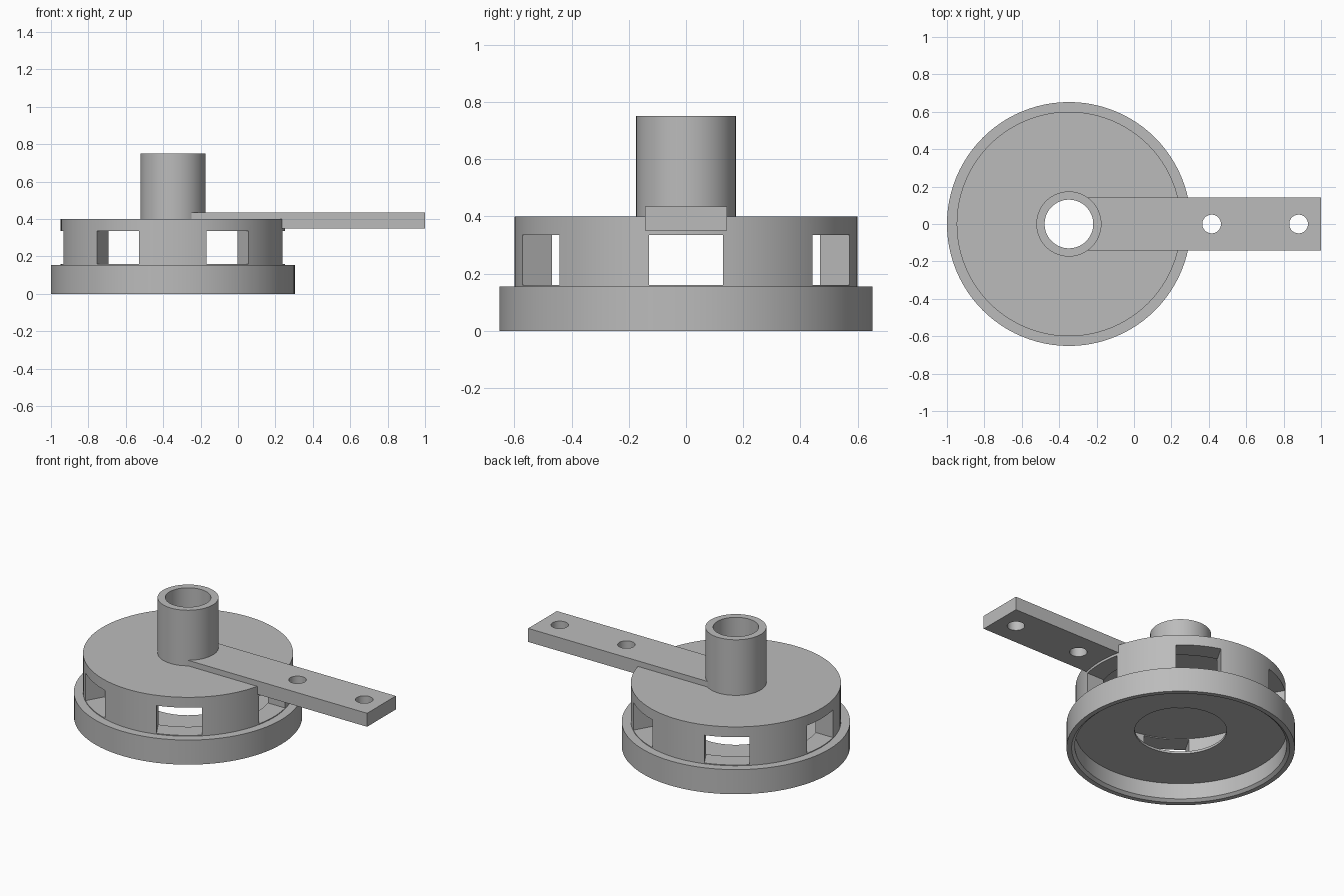
import bpy, bmesh, math
from mathutils import Matrix, Vector

if "Cube" in bpy.data.objects:
    bpy.data.objects.remove(bpy.data.objects["Cube"], do_unlink=True)

CX = -0.348          # axis of the round body
SEGMENTS = 96

grey = bpy.data.materials.new("plain grey")
grey.use_nodes = True
grey.diffuse_color = (0.5, 0.5, 0.5, 1)
grey.node_tree.nodes["Principled BSDF"].inputs["Base Color"].default_value = (0.5, 0.5, 0.5, 1)


def finish(name, bm):
    bmesh.ops.recalc_face_normals(bm, faces=bm.faces)
    mesh = bpy.data.meshes.new(name)
    bm.to_mesh(mesh)
    bm.free()
    mesh.materials.append(grey)
    obj = bpy.data.objects.new(name, mesh)
    bpy.context.collection.objects.link(obj)
    return obj


def lathe(name, profile):
    """Turn a closed (radius, height) profile around the body axis."""
    bm = bmesh.new()
    verts = [bm.verts.new((r, 0, z)) for r, z in profile]
    edges = [bm.edges.new((verts[i - 1], v)) for i, v in enumerate(verts)]
    bmesh.ops.spin(bm, geom=verts + edges, cent=(0, 0, 0), axis=(0, 0, 1),
                   angle=math.tau, steps=SEGMENTS, use_merge=True)
    bmesh.ops.remove_doubles(bm, verts=bm.verts, dist=1e-5)
    bmesh.ops.translate(bm, verts=bm.verts, vec=(CX, 0, 0))
    return finish(name, bm)


def add_box(bm, low, high, turn=0.0):
    low, high = Vector(low), Vector(high)
    matrix = (Matrix.Translation((CX, 0, 0)) @ Matrix.Rotation(turn, 4, 'Z')
              @ Matrix.Translation((low + high) / 2)
              @ Matrix.Diagonal((*(high - low), 1)))
    bmesh.ops.create_cube(bm, size=1, matrix=matrix)


def add_drill(bm, x, radius):
    bmesh.ops.create_cone(bm, cap_ends=True, segments=48, radius1=radius, radius2=radius,
                          depth=2, matrix=Matrix.Translation((x, 0, 0.4)))


def cut(obj, cutter):
    cutter.hide_render = True
    cutter.hide_set(True)
    mod = obj.modifiers.new("cut", 'BOOLEAN')
    mod.operation = 'DIFFERENCE'
    mod.solver = 'EXACT'
    mod.object = cutter
    bpy.context.view_layer.objects.active = obj
    bpy.ops.object.modifier_apply(modifier=mod.name)
    bpy.data.objects.remove(cutter, do_unlink=True)


# Hollow housing: flat top, drum wall, wide rim and thin floor with a hole
housing = lathe("housing", [
    (0.174, 0.40), (0.60, 0.40), (0.60, 0.155), (0.652, 0.155), (0.652, 0),
    (0.623, 0), (0.605, 0.015), (0.605, 0.115), (0.263, 0.115), (0.263, 0.13),
    (0.483, 0.13), (0.483, 0.34), (0.174, 0.34)])

# Six windows around the drum wall
bm = bmesh.new()
for i in range(6):
    add_box(bm, (0.40, -0.13, 0.16), (0.75, 0.13, 0.335), i * math.tau / 6)
cut(housing, finish("window_cutter", bm))

# Tube on the axis
tube = lathe("tube", [(0.13, 0.34), (0.174, 0.34), (0.174, 0.75), (0.13, 0.75)])

# Flat arm with two bolt holes, hollowed where it meets the tube
bm = bmesh.new()
add_box(bm, (0, -0.143, 0.35), (1 - CX, 0.143, 0.435))
arm = finish("arm", bm)
bm = bmesh.new()
add_drill(bm, CX, 0.155)
for x in (0.415, 0.88):
    add_drill(bm, x, 0.05)
cut(arm, finish("hole_cutter", bm))

# Smooth round walls, sharp edges
for obj in (housing, tube, arm):
    bpy.ops.object.select_all(action='DESELECT')
    obj.select_set(True)
    bpy.context.view_layer.objects.active = obj
    bpy.ops.object.shade_smooth_by_angle(angle=math.radians(30))
